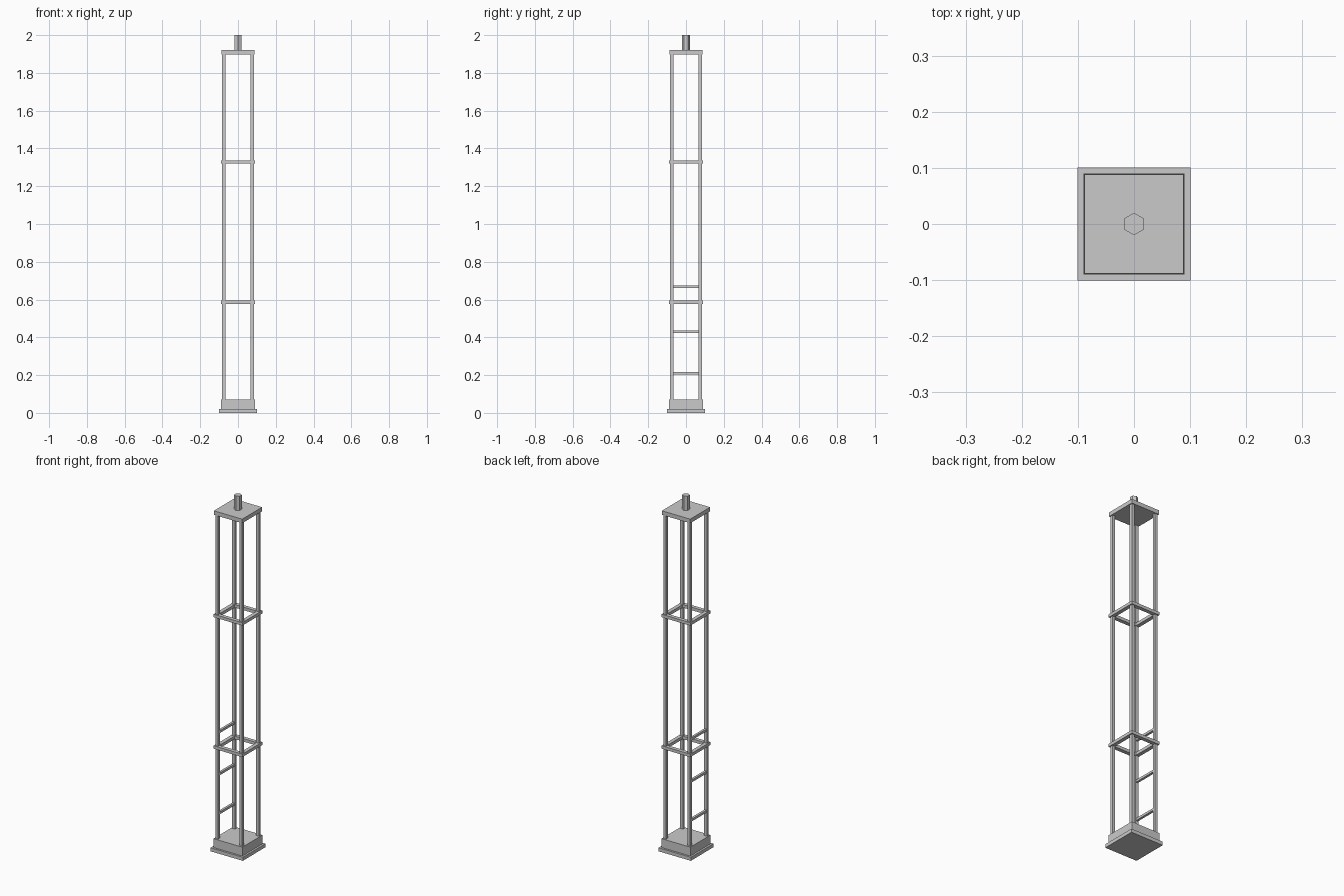
import bpy
from mathutils import Vector

cube = bpy.data.objects.get("Cube")
if cube:
    bpy.data.objects.remove(cube, do_unlink=True)

grey = bpy.data.materials.new("plain grey metal")
grey.use_nodes = True
colour = (0.59, 0.59, 0.59, 1)
grey.diffuse_color = colour
grey.node_tree.nodes["Principled BSDF"].inputs["Base Color"].default_value = colour


def finish(name):
    obj = bpy.context.object
    obj.name = name
    obj.data.materials.append(grey)
    return obj


def box(name, low, high):
    """Box between two opposite corners."""
    low, high = Vector(low), Vector(high)
    bpy.ops.mesh.primitive_cube_add(size=1, location=(low + high) / 2)
    obj = finish(name)
    obj.scale = high - low
    bpy.ops.object.transform_apply(location=False, rotation=False, scale=True)


def slab(name, half, z0, z1):
    box(name, (-half, -half, z0), (half, half, z1))


# Stepped base and top plate
slab("base_plate", 0.101, 0, 0.02)
slab("base_block", 0.09, 0.02, 0.07)
slab("top_plate", 0.0885, 1.897, 1.92)

# Six-sided pin on top
bpy.ops.mesh.primitive_cylinder_add(vertices=6, radius=0.02, depth=0.08,
                                    location=(0, 0, 1.96))
finish("top_pin")

# Square corner posts
POST, R = 0.075, 0.0085
for x, side in ((-POST, "right"), (POST, "left")):
    for y, end in ((-POST, "front"), (POST, "back")):
        box(f"{end}_{side}_post", (x - R, y - R, 0.07), (x + R, y + R, 1.897))

# Square bracing frames around the posts
OUT, IN, H = 0.0895, 0.068, 0.0085
for z, level in ((0.586, "lower"), (1.328, "upper")):
    for s, side, end in ((-1, "right", "front"), (1, "left", "back")):
        a, b = sorted((s * IN, s * OUT))
        box(f"{level}_frame_{end}_bar", (-OUT, a, z - H), (OUT, b, z + H))
        box(f"{level}_frame_{side}_bar", (a, -IN, z - H), (b, IN, z + H))

# Ladder rungs on one side
T = 0.0065
for i, z in enumerate((0.21, 0.43, 0.668)):
    box(f"rung_{i + 1}", (-POST - T, -POST, z - T), (-POST + T, POST, z + T))
